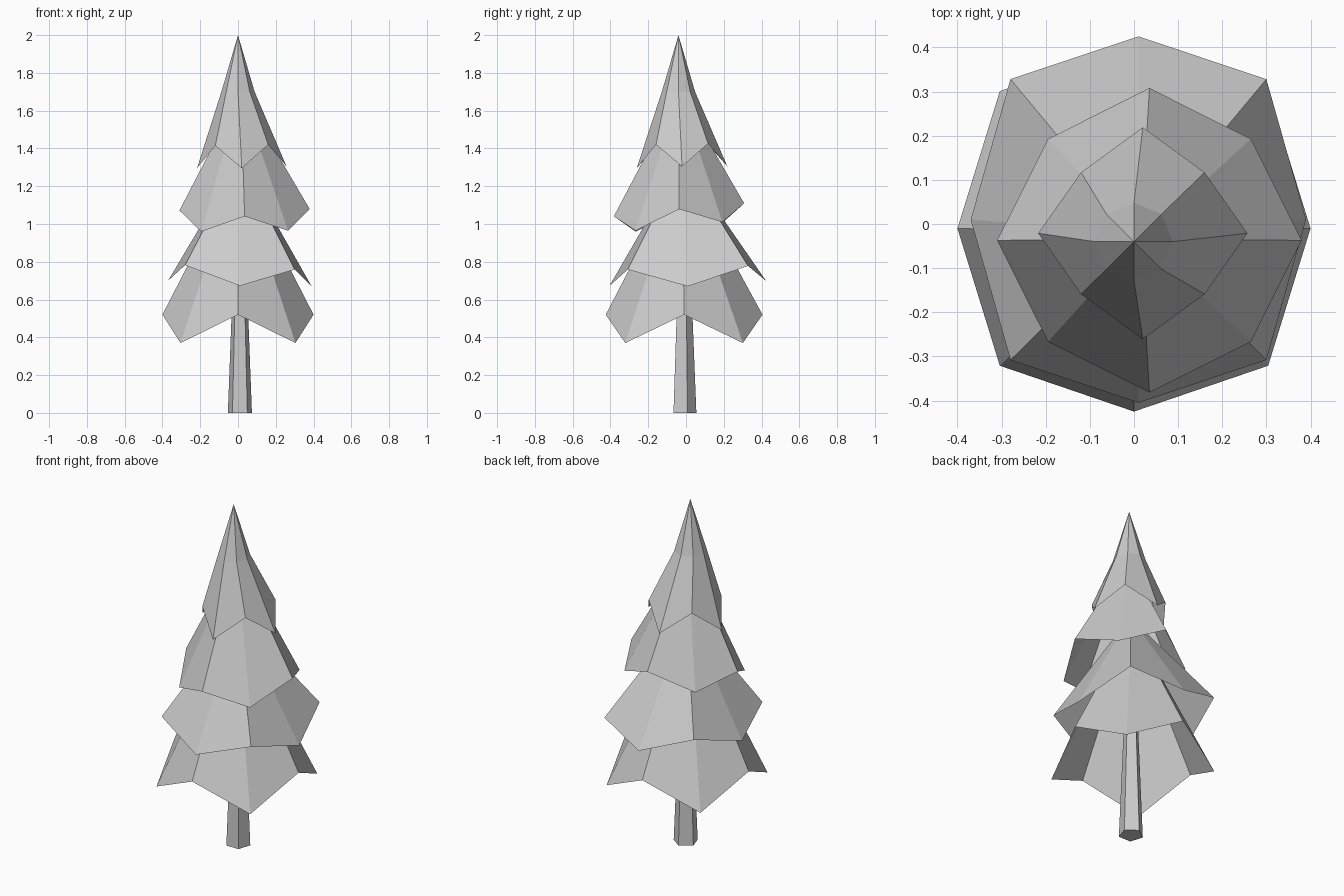
import bpy, bmesh
from math import sin, cos, pi

old = bpy.data.objects.get("Cube")
if old:
    bpy.data.objects.remove(old, do_unlink=True)

# One flat grey for the whole tree
grey = bpy.data.materials.new("plain_grey")
grey.use_nodes = True
colour = (0.6, 0.6, 0.6, 1)
grey.diffuse_color = colour
grey.node_tree.nodes["Principled BSDF"].inputs["Base Color"].default_value = colour


def finish(name, bm):
    bmesh.ops.recalc_face_normals(bm, faces=bm.faces)
    mesh = bpy.data.meshes.new(name)
    bm.to_mesh(mesh)
    bm.free()
    mesh.materials.append(grey)
    obj = bpy.data.objects.new(name, mesh)
    bpy.context.collection.objects.link(obj)
    return obj


def bridge(bm, lower, upper):
    n = len(lower)
    for i in range(n):
        j = (i + 1) % n
        bm.faces.new((lower[i], lower[j], upper[j], upper[i]))


def branch_tier(name, centre, side, corner, side_z, corner_z, tilt, apex, collar=None):
    """Open eight-sided skirt with a zigzag hem, rising to an apex."""
    bm = bmesh.new()
    hem = []
    for i in range(8):
        a = i * pi / 4
        if i % 2:
            rx, ry, z = corner[0], corner[1], corner_z
        else:
            rx, ry, z = side[0], side[1], side_z
        dx, dy = rx * cos(a), ry * sin(a)
        hem.append(bm.verts.new((centre[0] + dx, centre[1] + dy,
                                 z + tilt[0] * dx + tilt[1] * dy)))
    # Optional narrow collar makes the profile concave
    if collar:
        radius, z = collar
        ring = [bm.verts.new((apex[0] + radius * cos(i * pi / 4),
                              apex[1] + radius * sin(i * pi / 4), z)) for i in range(8)]
        bridge(bm, hem, ring)
        hem = ring
    tip = bm.verts.new(apex)
    for i in range(8):
        bm.faces.new((hem[i], hem[(i + 1) % 8], tip))
    return finish(name, bm)


# Branch tiers from bottom to top
branch_tier("bottom_branches", (0, -0.01), (0.4, 0.415), (0.43, 0.44),
            0.52, 0.37, (0, 0), (0, -0.02, 1.3))
branch_tier("lower_branches", (0.01, 0.01), (0.38, 0.415), (0.41, 0.45),
            0.685, 0.78, (-0.04, 0.03), (0.01, -0.02, 1.34))
branch_tier("upper_branches", (0.035, -0.037), (0.345, 0.345), (0.325, 0.325),
            1.075, 0.985, (0.01, 0.1), (0.015, -0.035, 1.7))
branch_tier("top_branches", (0.02, -0.021), (0.237, 0.24), (0.198, 0.195),
            1.3, 1.42, (0.02, 0.02), (0, -0.04, 2), (0.088, 1.7))

# Tapered five-sided trunk with one corner facing the back
bm = bmesh.new()
rings = []
for radius, z in ((0.067, 0), (0.035, 0.8)):
    rings.append([bm.verts.new((0.01 + radius * cos(pi / 2 + i * 2 * pi / 5),
                                -0.012 + radius * sin(pi / 2 + i * 2 * pi / 5), z))
                  for i in range(5)])
    bm.faces.new(rings[-1])
bridge(bm, *rings)
finish("trunk", bm)
